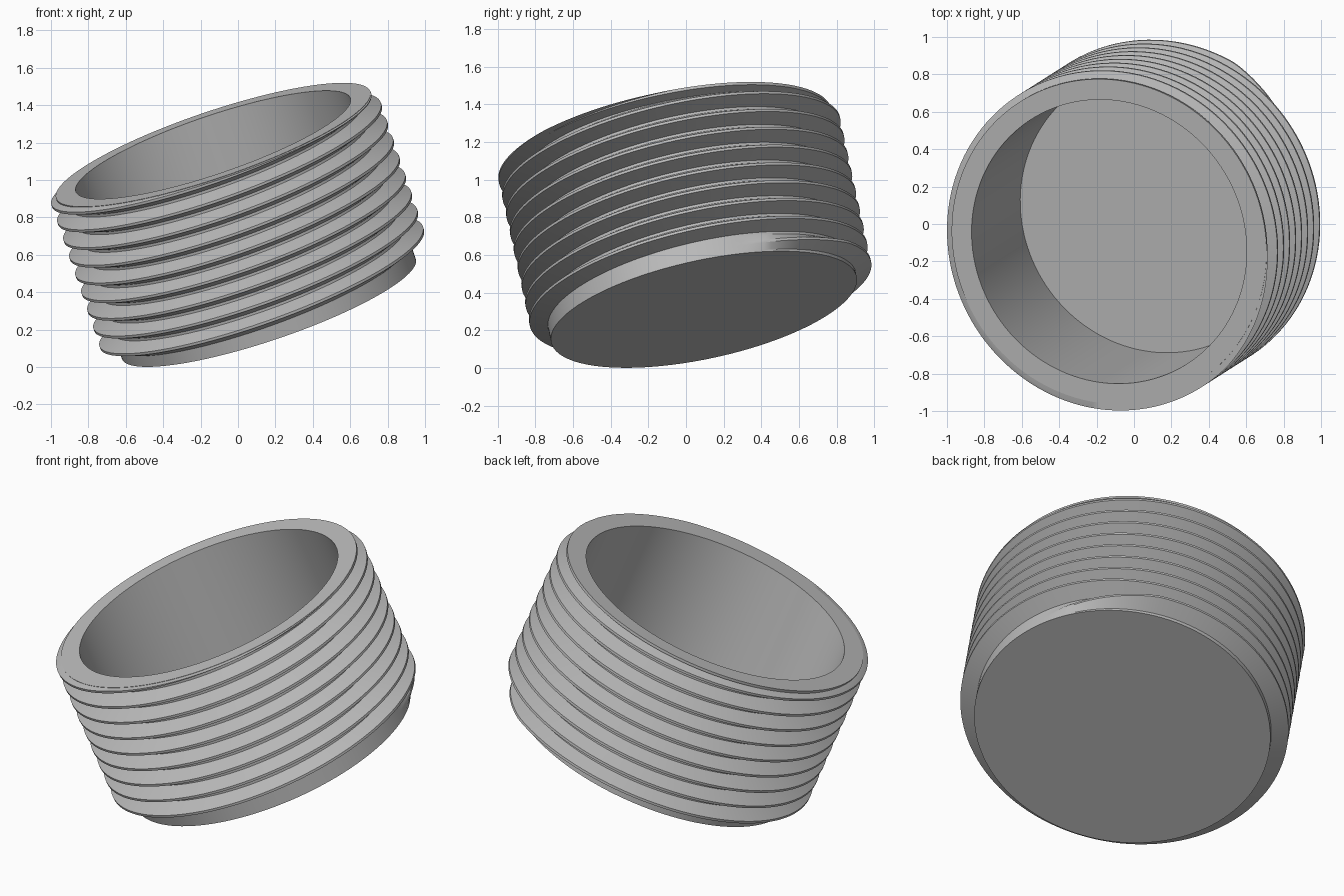
import bpy, bmesh, math
from mathutils import Vector, Matrix

cube = bpy.data.objects.get("Cube")
if cube:
    bpy.data.objects.remove(cube)

# Single grey material
grey = bpy.data.materials.new("plain_grey")
grey.use_nodes = True
colour = (0.5, 0.5, 0.5, 1)
grey.diffuse_color = colour
grey.node_tree.nodes["Principled BSDF"].inputs["Base Color"].default_value = colour

STEPS = 128
ROOT, CREST, BORE = 0.83, 0.922, 0.775
TOP, FLOOR = 0.944, 0.12
PITCH, START = 0.102, 0.046
CREST_HALF, ROOT_HALF = 0.07, 0.43   # profile corners as fractions of the pitch

# Tilted axis of the whole cap
axis = Vector((-0.315, -0.2, 0.927)).normalized()
tilt = Vector((0, 0, 1)).rotation_difference(axis).to_matrix().to_4x4()
place = Matrix.Translation((0.165, 0.095, 0.311)) @ tilt


def thread_radius(turn, height):
    """Outer radius of the helical thread at a turn fraction and height."""
    s = (height - START) / PITCH - turn
    k = round(s)
    run_in = min(1, max(0, (k + turn - 0.05) / 0.12))
    f = abs(s - k)
    rise = min(1, max(0, (ROOT_HALF - f) / (ROOT_HALF - CREST_HALF)))
    return ROOT + (CREST - ROOT) * rise * run_in


def threaded_column(turn):
    """Section from the base centre, up the thread and down the bore."""
    points = [(0, 0)]
    for k in range(-1, 11):
        for f in (-0.5, -ROOT_HALF, -CREST_HALF, CREST_HALF, ROOT_HALF):
            h = START + PITCH * (k + turn + f)
            h = min(TOP, max(0, h))
            points.append((thread_radius(turn, h), h))
    return points + [(BORE, TOP), (BORE, FLOOR), (0, FLOOR)]


def collar_column(turn):
    """Closed section of the smooth lip around the opening."""
    high = TOP + 0.002
    return [(BORE, high), (BORE, 0.93), (ROOT, 0.91), (0.887, 0.93),
            (0.887, high), (BORE, high)]


def sweep(name, column):
    bm = bmesh.new()
    rings = []
    for i in range(STEPS + 1):
        a = 2 * math.pi * i / STEPS
        rings.append([bm.verts.new((r * math.cos(a), r * math.sin(a), h))
                      for r, h in column(i / STEPS)])
    for a, b in zip(rings, rings[1:]):
        for j in range(len(a) - 1):
            bm.faces.new((a[j], b[j], b[j + 1], a[j + 1]))
    bmesh.ops.remove_doubles(bm, verts=bm.verts, dist=0.00002)
    bmesh.ops.recalc_face_normals(bm, faces=bm.faces)
    bm.transform(place)
    mesh = bpy.data.meshes.new(name)
    bm.to_mesh(mesh)
    bm.free()
    mesh.materials.append(grey)
    obj = bpy.data.objects.new(name, mesh)
    bpy.context.collection.objects.link(obj)
    bpy.ops.object.select_all(action="DESELECT")
    obj.select_set(True)
    bpy.context.view_layer.objects.active = obj
    bpy.ops.object.shade_smooth_by_angle(angle=math.radians(25))
    return obj


sweep("threaded_cup", threaded_column)
sweep("rim_collar", collar_column)
